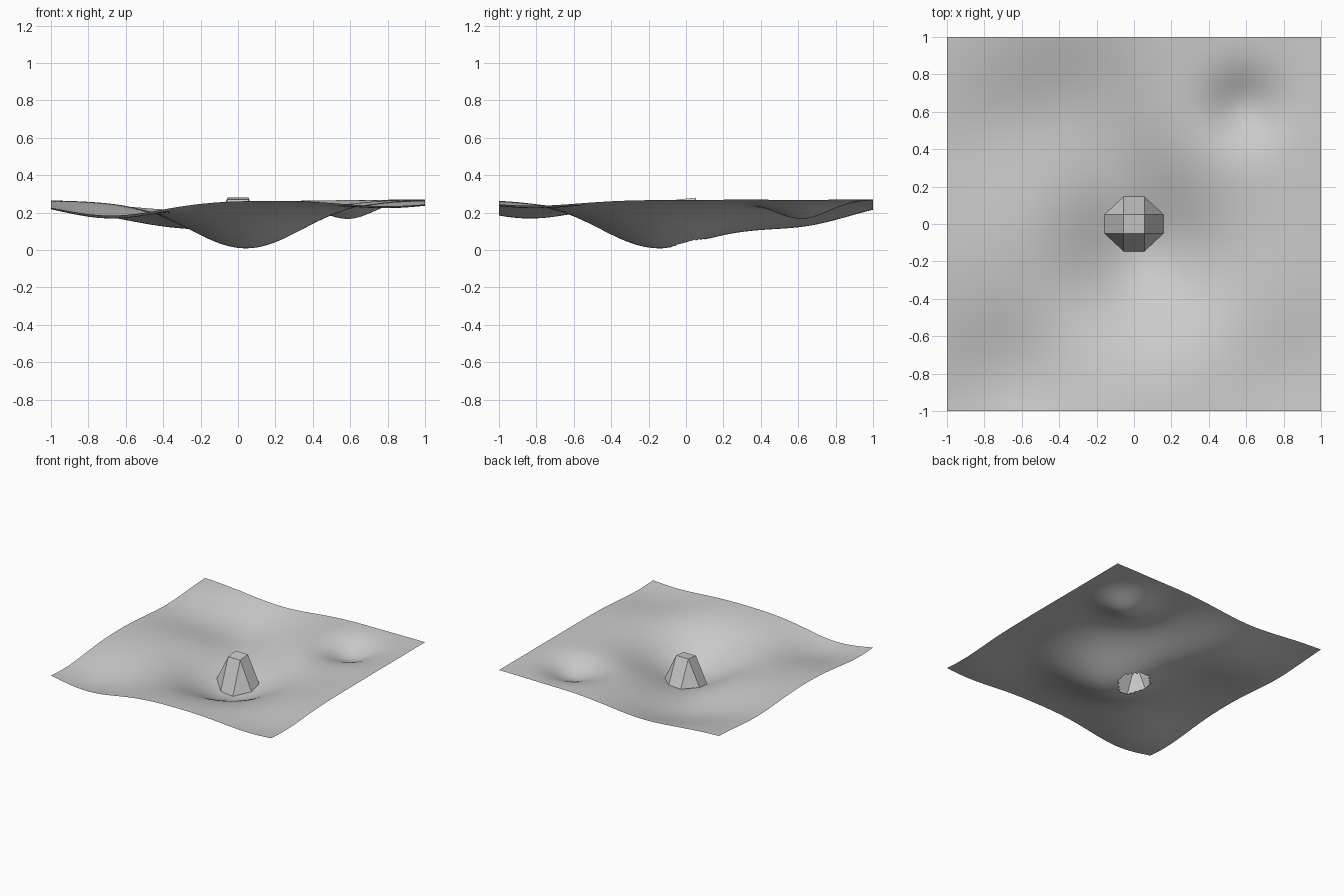
import bpy, bmesh, math

cube = bpy.data.objects.get("Cube")
if cube:
    bpy.data.objects.remove(cube, do_unlink=True)

stone = bpy.data.materials.new("plain_grey")
stone.use_nodes = True
GREY = (0.6, 0.6, 0.6, 1)
stone.diffuse_color = GREY
stone.node_tree.nodes["Principled BSDF"].inputs["Base Color"].default_value = GREY

PLATEAU = 0.27
# Hollows in the ground: x, y, depth, spread
HOLLOWS = [
    (0.05, -0.16, 0.255, 0.30),
    (-0.30, 0.60, 0.13, 0.30),
    (-0.08, 0.30, 0.04, 0.20),
    (0.59, 0.62, 0.10, 0.14),
    (-0.68, -0.84, 0.10, 0.28),
    (-0.78, 0.48, 0.04, 0.25),
    (0.80, -0.82, 0.045, 0.25),
]


def ground_height(x, y):
    drop = sum(d * math.exp(-((x - cx) ** 2 + (y - cy) ** 2) / (2 * s * s))
               for cx, cy, d, s in HOLLOWS)
    return max(0.0, PLATEAU - drop)


def finish(bm, name):
    mesh = bpy.data.meshes.new(name)
    bm.to_mesh(mesh)
    bm.free()
    mesh.materials.append(stone)
    obj = bpy.data.objects.new(name, mesh)
    bpy.context.collection.objects.link(obj)
    return obj


# Rolling ground sheet, open beneath the pillar
bm = bmesh.new()
bmesh.ops.create_grid(bm, x_segments=80, y_segments=80, size=1)
for v in bm.verts:
    v.co.z = ground_height(v.co.x, v.co.y)
inside = [f for f in bm.faces if f.calc_center_median().xy.length < 0.12]
bmesh.ops.delete(bm, geom=inside, context='FACES')
for f in bm.faces:
    f.smooth = True
finish(bm, "ground")

# Pillar: square top, eight-sided foot resting on the ground
bm = bmesh.new()
HALF, REACH = 0.055, 0.158
corners = [(1, 1), (-1, 1), (-1, -1), (1, -1)]
top, foot = [], []
for i, (sx, sy) in enumerate(corners):
    x, y = sx * HALF, sy * HALF * 0.9
    top.append(bm.verts.new((x, y, 0.275 + 0.1 * y)))
    pair = [(sx * REACH, sy * 0.05), (x, sy * 0.146)]
    if i % 2:
        pair.reverse()
    foot.append([bm.verts.new((px, py, ground_height(px, py))) for px, py in pair])
bm.faces.new(top)
for i in range(4):
    j = (i + 1) % 4
    bm.faces.new((foot[i][0], foot[i][1], top[i]))
    bm.faces.new((foot[i][1], foot[j][0], top[j], top[i]))
bmesh.ops.recalc_face_normals(bm, faces=bm.faces)
finish(bm, "pillar")
